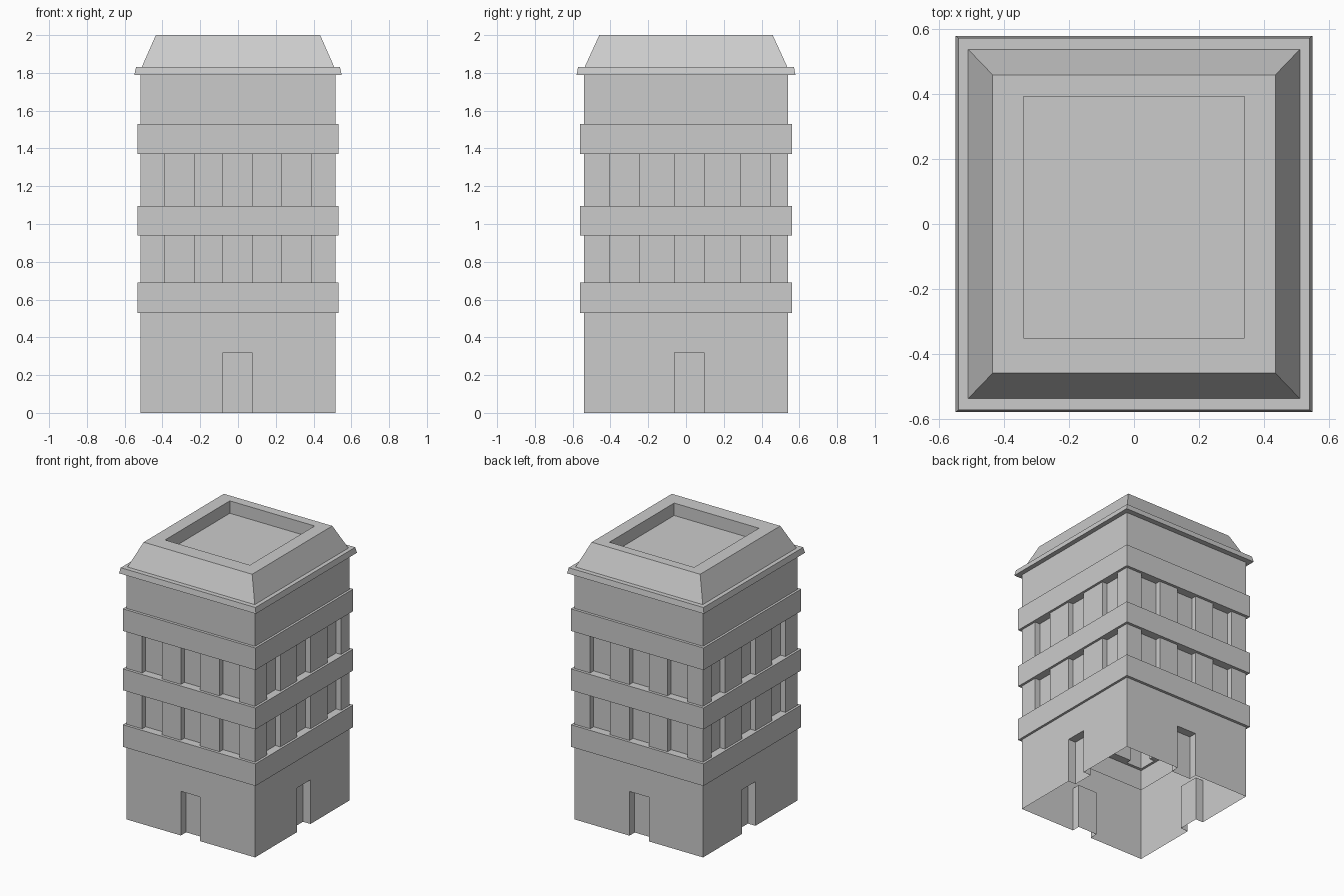
import bpy, bmesh
from mathutils import Vector

if "Cube" in bpy.data.objects:
    bpy.data.objects.remove(bpy.data.objects["Cube"])

# Opening positions along x (front/back) and y (left/right)
OPEN_X = [(-0.39, -0.23), (-0.08, 0.075), (0.23, 0.39)]
OPEN_Y = [(-0.405, -0.25), (-0.06, 0.095), (0.29, 0.445)]
WINDOW, DOOR = 0.04, 0.06


def plan(z, hx, hy, side=0.0, mid=0.0, cy=0.0):
    """Rectangular ring, counter-clockwise, with niches pushed in on all sides."""
    def steps(openings, lo, hi):
        pts = [(lo, 0)]
        for (a, b), d in zip(openings, (side, mid, side)):
            pts += [(a, 0), (a, d), (b, d), (b, 0)]
        return [(min(max(t, lo), hi), d) for t, d in pts] + [(hi, 0)]
    xs = steps(OPEN_X, -hx, hx)
    ys = steps(OPEN_Y, cy - hy, cy + hy)
    ring = [(t, cy - hy + d, z) for t, d in xs[:-1]]
    ring += [(hx - d, t, z) for t, d in ys[:-1]]
    ring += [(t, cy + hy - d, z) for t, d in xs[:0:-1]]
    ring += [(-hx + d, t, z) for t, d in ys[:0:-1]]
    return ring


W = (0.515, 0.54)     # wall half sizes
B = (0.532, 0.56)     # band half sizes

# Ground floor with door niches
rings = [plan(0, *W, 0, DOOR), plan(0.32, *W, 0, DOOR), plan(0.32, *W)]
# Bands, with window niches filling each storey between them
bands = [(0.53, 0.69), (0.94, 1.095), (1.37, 1.53)]
for i, (lo, hi) in enumerate(bands):
    below = (WINDOW, WINDOW) if i > 0 else (0, 0)
    above = (WINDOW, WINDOW) if i < 2 else (0, 0)
    rings += [plan(lo, *W, *below), plan(lo, *B), plan(hi, *B), plan(hi, *W, *above)]
# Cornice, sloped roof and sunken roof deck
rings += [plan(1.79, *W), plan(1.79, 0.549, 0.579), plan(1.83, 0.54, 0.572),
          plan(1.83, 0.51, 0.537), plan(2.0, 0.435, 0.459),
          plan(2.0, 0.34, 0.371, cy=0.021), plan(1.91, 0.34, 0.371, cy=0.021)]

# Loft the rings into one open-bottomed shell
bm = bmesh.new()
loops = [[bm.verts.new(p) for p in r] for r in rings]
for a, b in zip(loops, loops[1:]):
    for i in range(len(a)):
        j = (i + 1) % len(a)
        bm.faces.new((a[i], a[j], b[j], b[i]))
bm.faces.new(loops[-1])
bmesh.ops.remove_doubles(bm, verts=bm.verts[:], dist=1e-5)
thin = [f for f in bm.faces if f.calc_area() < 1e-7]
bmesh.ops.delete(bm, geom=thin, context='FACES')
bm.normal_update()
bmesh.ops.dissolve_limit(bm, angle_limit=0.02, verts=bm.verts[:], edges=bm.edges[:])

mesh = bpy.data.meshes.new("tower_building")
bm.to_mesh(mesh)
bm.free()
bpy.context.collection.objects.link(bpy.data.objects.new("tower_building", mesh))
